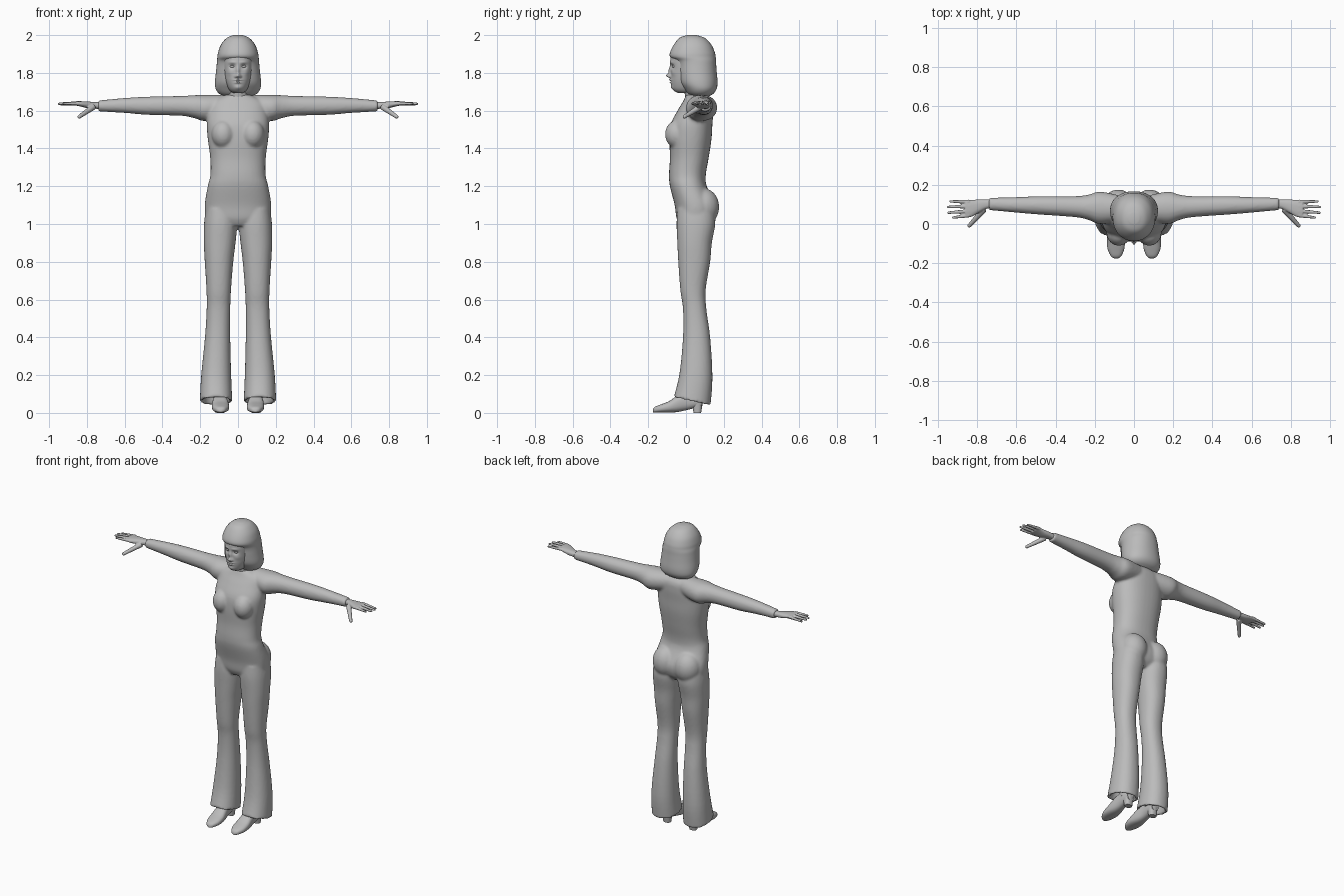
import bpy, bmesh, math
from mathutils import Vector, Matrix

grey = bpy.data.materials.new("plain_grey")
grey.diffuse_color = (0.5, 0.5, 0.5, 1)


def resample(rows, n):
    """Smooth curve through rows of numbers, n steps between neighbours."""
    out = []
    for i in range(len(rows) - 1):
        a, b = rows[max(i - 1, 0)], rows[i]
        c, d = rows[i + 1], rows[min(i + 2, len(rows) - 1)]
        for k in range(n):
            t = k / n
            out.append([0.5 * (2 * q + (r - p) * t + (2 * p - 5 * q + 4 * r - s) * t ** 2
                               + (3 * q - p - 3 * r + s) * t ** 3) for p, q, r, s in zip(a, b, c, d)])
    return out + [list(rows[-1])]


def sym(rows):
    """Rows (z, half width, y0, y1) to full bounds."""
    return [(z, -h, h, a, b) for z, h, a, b in rows]


def loft(bm, axis, rows, n=32, power=2.0, side=1, fn=None):
    """Skin closed oval rings; each row is (position, u0, u1, v0, v1)."""
    rings = []
    for t, u0, u1, v0, v1 in rows:
        ring = []
        for i in range(n):
            a = 2 * math.pi * i / n
            c, s = math.cos(a), math.sin(a)
            u = (u0 + u1) / 2 + (u1 - u0) / 2 * math.copysign(abs(c) ** (2 / power), c)
            v = (v0 + v1) / 2 + (v1 - v0) / 2 * math.copysign(abs(s) ** (2 / power), s)
            p = Vector({"x": (t, u, v), "y": (u, t, v), "z": (u, v, t)}[axis])
            if fn:
                fn(p)
            p.x *= side
            ring.append(bm.verts.new(p))
        rings.append(ring)
    for r, q in zip(rings, rings[1:]):
        for i in range(n):
            bm.faces.new((r[i], r[(i + 1) % n], q[(i + 1) % n], q[i]))
    bm.faces.new(rings[0])
    bm.faces.new(rings[-1])


def ball(bm, pos, size):
    bmesh.ops.create_uvsphere(bm, u_segments=24, v_segments=16, radius=1,
                              matrix=Matrix.Translation(pos) @ Matrix.Diagonal((*size, 1)))


def finish(bm, name, voxel=0, smooth=0):
    bmesh.ops.recalc_face_normals(bm, faces=bm.faces)
    for f in bm.faces:
        f.smooth = True
    me = bpy.data.meshes.new(name)
    bm.to_mesh(me)
    bm.free()
    me.materials.append(grey)
    ob = bpy.data.objects.new(name, me)
    bpy.context.collection.objects.link(ob)
    if voxel:
        m = ob.modifiers.new("blend", "REMESH")
        m.mode, m.voxel_size, m.use_smooth_shade = "VOXEL", voxel, True
    if smooth:
        m = ob.modifiers.new("soften", "SMOOTH")
        m.factor, m.iterations = 0.5, smooth
    return ob


# Clothed body: torso, flared trousers and sleeves blended together
body = bmesh.new()
loft(body, "z", resample(sym([
    (.99, .10, -.03, .11), (1.03, .165, -.05, .145), (1.10, .176, -.06, .155), (1.2, .16, -.085, .11),
    (1.26, .146, -.09, .105), (1.35, .147, -.085, .12), (1.45, .16, -.088, .135), (1.53, .165, -.08, .14),
    (1.6, .155, -.045, .145), (1.65, .14, -.015, .14), (1.685, .06, 0, .11)]), 5), 40, 2.3)


def hem_slope(p):
    p.z -= (p.y - .03) * .28 * max(0, 1 - p.z / .3)


legs = resample([
    (1.08, .01, .17, -.045, .15), (1.0, .004, .18, -.05, .155), (.9, .013, .181, -.046, .137),
    (.8, .025, .176, -.041, .128), (.65, .037, .167, -.03, .104), (.55, .041, .166, -.016, .108),
    (.4, .041, .175, -.016, .128), (.2, .036, .195, -.035, .14), (.062, .03, .202, -.065, .13)], 5)
legs += [(.062, .046, .186, -.049, .114), (.16, .055, .175, -.02, .11)]
sleeves = resample([
    (.05, .02, .14, 1.57, 1.685), (.17, 0, .165, 1.545, 1.684), (.23, .02, .15, 1.56, 1.682),
    (.3, .035, .142, 1.573, 1.678), (.48, .048, .142, 1.578, 1.674), (.6, .058, .137, 1.588, 1.667),
    (.74, .071, .134, 1.596, 1.654)], 5)
for s in (1, -1):
    loft(body, "z", legs, 32, 2.2, s, hem_slope)
    loft(body, "x", sleeves, 28, 2.1, s)
    ball(body, (s * .078, -.045, 1.475), (.062, .066, .075))   # chest
    ball(body, (s * .08, .09, 1.09), (.085, .086, .1))         # seat
finish(body, "clothed_body", .008, 5)

# Neck
bm = bmesh.new()
loft(bm, "z", resample(sym([(1.63, .075, -.005, .12), (1.68, .058, -.005, .105), (1.75, .052, -.02, .1)]), 4))
finish(bm, "neck")

# Head, with face features raised or sunk by soft bumps: x, z, width, height, depth
bumps = [(0, 1.785, .012, .011, .022), (0, 1.81, .009, .022, .012), (.012, 1.78, .007, .007, .007),
         (.03, 1.834, .015, .012, -.012), (.03, 1.855, .022, .008, .004), (0, 1.762, .019, .005, .009),
         (0, 1.749, .016, .005, .008), (0, 1.7555, .02, .002, -.005), (0, 1.722, .02, .012, .006),
         (.045, 1.80, .016, .016, .004)]


def sculpt(p):
    if p.y < -.01:
        p.y -= sum(d * math.exp(-((abs(p.x) - x) / w) ** 2 - ((p.z - z) / h) ** 2)
                   for x, z, w, h, d in bumps)


bm = bmesh.new()
loft(bm, "z", resample(sym([
    (1.693, .025, -.04, .06), (1.705, .042, -.062, .08), (1.725, .055, -.074, .09), (1.76, .068, -.08, .1),
    (1.8, .075, -.08, .1), (1.85, .079, -.083, .1), (1.89, .08, -.08, .1), (1.93, .07, -.055, .1)]), 12),
    128, 2.1, 1, sculpt)
finish(bm, "head")
for s, label in ((1, "left"), (-1, "right")):
    bm = bmesh.new()
    ball(bm, (s * .03, -.062, 1.834), (.013, .0115, .0075))
    finish(bm, label + "_eye")

# Bobbed hair
bm = bmesh.new()
loft(bm, "z", resample(sym([
    (2.0, .025, .005, .055), (1.985, .06, -.035, .1), (1.95, .09, -.064, .134), (1.91, .105, -.084, .152),
    (1.885, .109, -.084, .157), (1.865, .111, -.06, .159), (1.84, .113, -.05, .16), (1.8, .117, -.045, .163),
    (1.75, .122, -.035, .167), (1.715, .118, -.012, .162), (1.69, .1, .008, .145), (1.675, .07, .03, .12)]), 4), 48, 2.15)
finish(bm, "hair")

# Hands: palm, four fingers and a thumb
for s, label in ((1, "left"), (-1, "right")):
    bm = bmesh.new()
    loft(bm, "x", resample([(.70, .08, .125, 1.607, 1.645), (.75, .078, .125, 1.61, 1.645),
                            (.79, .058, .125, 1.612, 1.648), (.83, .036, .123, 1.621, 1.65),
                            (.86, .034, .121, 1.628, 1.65)], 4), 20, 2.4, s)
    digits = [((.84, .114, 1.639), (.936, .115, 1.632), .0105), ((.84, .09, 1.64), (.948, .087, 1.636), .011),
              ((.84, .066, 1.64), (.946, .058, 1.637), .011), ((.84, .044, 1.638), (.922, .033, 1.637), .0105),
              ((.765, .075, 1.62), (.84, -.008, 1.568), .0165)]
    for a, b, r in digits:
        a, b = Vector(a), Vector(b)
        a.x *= s
        b.x *= s
        rot = (b - a).to_track_quat("Z", "Y").to_matrix().to_4x4()
        bmesh.ops.create_cone(bm, cap_ends=True, segments=12, radius1=r, radius2=r * .62,
                              depth=(b - a).length, matrix=Matrix.Translation((a + b) / 2) @ rot)
        ball(bm, b, (r * .62,) * 3)
    finish(bm, label + "_hand", .004, 2)

# Heeled shoes and ankles
for s, label in ((1, "left"), (-1, "right")):
    bm = bmesh.new()
    loft(bm, "y", resample([
        (-.176, .083, .1, .004, .018), (-.165, .066, .117, .002, .032), (-.13, .05, .134, .002, .046),
        (-.09, .047, .138, .002, .062), (-.05, .052, .136, .004, .088), (0, .062, .13, .014, .11),
        (.05, .064, .128, .026, .11), (.085, .07, .122, .03, .1)], 4), 28, 2.5, s)
    loft(bm, "z", [(0, .072, .12, .04, .08), (.06, .066, .126, .03, .09)], 24, 2.5, s)
    loft(bm, "z", [(.07, .06, .13, -.01, .085), (.2, .07, .13, .01, .085)], 24, 2, s)
    finish(bm, label + "_shoe")
bpy.context.view_layer.update()
for ob in bpy.data.objects:
    if ob.name.endswith("shoe"):
        bpy.context.view_layer.objects.active = ob
        ob.select_set(True)
bpy.ops.object.shade_smooth_by_angle(angle=math.radians(50))
